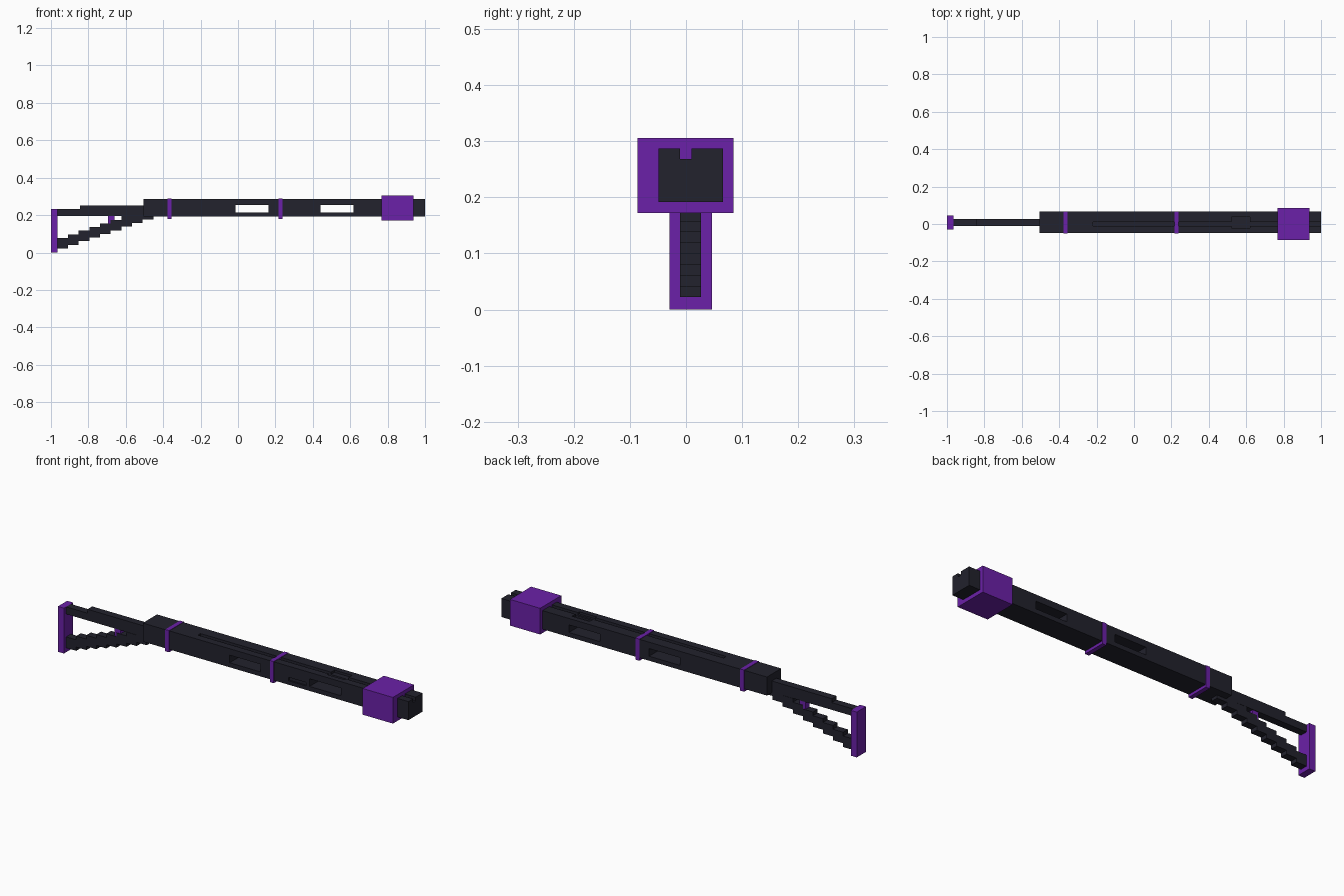
import bpy
import bmesh
from mathutils import Vector

cube = bpy.data.objects.get("Cube")
if cube:
    bpy.data.objects.remove(cube, do_unlink=True)


def material(name, rgb):
    m = bpy.data.materials.new(name)
    m.use_nodes = True
    m.diffuse_color = (*rgb, 1)
    m.node_tree.nodes["Principled BSDF"].inputs["Base Color"].default_value = (*rgb, 1)
    return m


dark = material("dark gunmetal", (0.016, 0.016, 0.026))
purple = material("purple", (0.147, 0.015, 0.392))


def box(name, x, y, z, mat):
    """Box given by its (min, max) range on each axis."""
    bm = bmesh.new()
    bmesh.ops.create_cube(bm, size=1)
    for v in bm.verts:
        v.co = Vector(r[0] if c < 0 else r[1] for c, r in zip(v.co, (x, y, z)))
    mesh = bpy.data.meshes.new(name)
    bm.to_mesh(mesh)
    bm.free()
    mesh.materials.append(mat)
    ob = bpy.data.objects.new(name, mesh)
    bpy.context.collection.objects.link(ob)
    return ob


def cut(target, x, y, z):
    cutter = box("cutter", x, y, z, dark)
    cutter.hide_render = True
    mod = target.modifiers.new("cut", "BOOLEAN")
    mod.operation = "DIFFERENCE"
    mod.solver = "EXACT"
    mod.object = cutter
    bpy.context.view_layer.objects.active = target
    bpy.ops.object.modifier_apply(modifier=mod.name)
    bpy.data.objects.remove(cutter, do_unlink=True)


# Body with a sighting groove, through windows and shallow pockets
mid = 0.008
body = box("body", (-0.505, 1.0), (-0.049, 0.066), (0.192, 0.287), dark)
cut(body, (-0.22, 1.1), (-0.011, 0.010), (0.268, 0.4))
for x in ((-0.013, 0.163), (0.44, 0.617)):
    cut(body, x, (-0.2, 0.2), (0.215, 0.254))
cut(body, (0.32, 0.42), (-0.2, -0.041), (0.212, 0.23))
cut(body, (0.52, 0.62), (-0.022, 0.038), (0.275, 0.4))

# Purple bands round the body
for name, x in (("rear_band", -0.366), ("front_band", 0.227)):
    box(name, (x - 0.011, x + 0.011), (-0.051, 0.068), (0.178, 0.289), purple)

# Muzzle block
box("muzzle_block", (0.767, 0.938), (-0.086, 0.085), (0.172, 0.306), purple)

# Stock: butt plate, two-step top bar, strut
box("butt_plate", (-1.0, -0.966), (-0.029, 0.046), (0, 0.232), purple)
stock_y = (-0.011, 0.027)
box("stock_top_bar", (-0.966, -0.5), stock_y, (0.195, 0.232), dark)
box("stock_top_rise", (-0.845, -0.5), stock_y, (0.23, 0.252), dark)
box("stock_strut", (-0.694, -0.66), (-0.008, 0.024), (0.13, 0.2), purple)

# Lower stock as a stair of overlapping blocks
step, rise = 0.057, 0.0193
for i in range(10):
    left = -0.966 + step * (i - 1)
    box(f"stock_step_{i + 1}", (max(left, -0.966), left + 2 * step), stock_y,
        (0.022 + rise * i, 0.059 + rise * i), dark)
